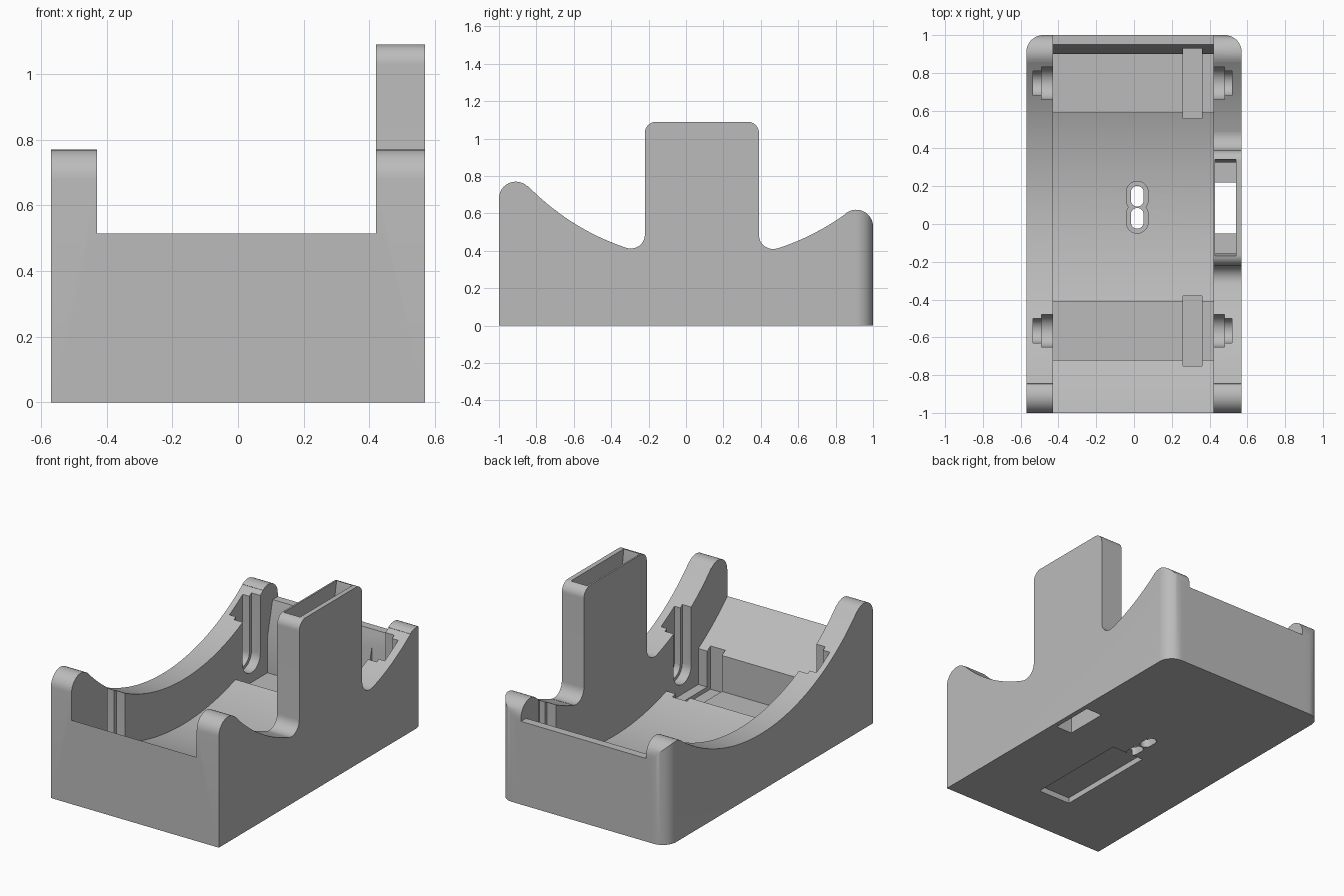
import bpy, bmesh, math

if "Cube" in bpy.data.objects:
    bpy.data.objects.remove(bpy.data.objects["Cube"])

grey = bpy.data.materials.new("light grey")
grey.diffuse_color = (0.5, 0.5, 0.5, 1)
grey.use_nodes = True
grey.node_tree.nodes["Principled BSDF"].inputs["Base Color"].default_value = grey.diffuse_color


def arc(cu, cv, r, a0, a1, n=12):
    """Points on a circle arc, angles in degrees."""
    return [(cu + r * math.cos(math.radians(a0 + (a1 - a0) * i / n)),
             cv + r * math.sin(math.radians(a0 + (a1 - a0) * i / n)))
            for i in range(n + 1)]


def prism(name, outline, lo, hi, axis="x"):
    """Extrude a (y, z) outline along x, or an (x, y) outline along z."""
    place = (lambda u, v, t: (t, u, v)) if axis == "x" else (lambda u, v, t: (u, v, t))
    bm = bmesh.new()
    rings = [[bm.verts.new(place(u, v, t)) for u, v in outline] for t in (lo, hi)]
    bm.faces.new(rings[0])
    bm.faces.new(rings[1])
    n = len(outline)
    for i in range(n):
        j = (i + 1) % n
        bm.faces.new((rings[0][i], rings[0][j], rings[1][j], rings[1][i]))
    bmesh.ops.recalc_face_normals(bm, faces=bm.faces)
    mesh = bpy.data.meshes.new(name)
    bm.to_mesh(mesh)
    bm.free()
    mesh.materials.append(grey)
    obj = bpy.data.objects.new(name, mesh)
    bpy.context.collection.objects.link(obj)
    return obj


def box(name, x0, x1, y0, y1, z0, z1):
    return prism(name, [(x0, y0), (x1, y0), (x1, y1), (x0, y1)], z0, z1, "z")


def combine(target, other, operation):
    mod = target.modifiers.new(operation, "BOOLEAN")
    mod.operation = operation
    mod.solver = "EXACT"
    mod.object = other
    bpy.context.view_layer.objects.active = target
    bpy.ops.object.modifier_apply(modifier=mod.name)
    bpy.data.objects.remove(other)


# shared dish circle of the side walls and the cradle
DY, DZ = 0.09, 1.65
front_hump = [(-1, 0)] + arc(-0.91, 0.68, 0.09, 180, 46)
back_hump = arc(0.91, 0.53, 0.09, 126, 0) + [(1, 0)]

# left wall: two humps joined by the dish
left = front_hump + arc(DY, DZ, 1.3, -136, -53.8, 40) + back_hump
# right wall: same, interrupted by the tower
right = (front_hump + arc(DY, DZ, 1.3, -136, -108.5, 16)
         + arc(-0.295, 0.487, 0.075, 252, 360)
         + arc(-0.16, 1.03, 0.06, 180, 90) + arc(0.33, 1.03, 0.06, 90, 0)
         + arc(0.465, 0.485, 0.075, 180, 288)
         + arc(DY, DZ, 1.3, -72.2, -53.8, 12) + back_hump)
# cradle: wide trough with a lip at the back
cradle = ([(-1, 0)] + arc(DY, DZ, 1.574, -133.85, -59.03, 48)
          + [(0.95, 0.51), (1, 0.51), (1, 0)])

body = prism("dock_body", cradle, -0.45, 0.45)
combine(body, prism("left_wall", left, -0.57, -0.43), "UNION")
combine(body, prism("right_wall", right, 0.42, 0.57), "UNION")

# rounded upright corners at the back
for s in (-1, 1):
    corner = [(s * x, y) for x, y in
              arc(0.48, 0.91, 0.09, 0, 90) + [(0.48, 1.1), (0.7, 1.1), (0.7, 0.91)]]
    combine(body, prism("corner_cutter", corner, -0.1, 1.3, "z"), "DIFFERENCE")

# roller pockets with flange grooves and stepped axle slots
for yc in (-0.565, 0.745):
    combine(body, box("pocket_cutter", -0.43, 0.42, yc - 0.155, yc + 0.155, 0.08, 1.3),
            "DIFFERENCE")
    combine(body, box("groove_cutter", 0.26, 0.36, yc - 0.187, yc + 0.183, 0.055, 1.3),
            "DIFFERENCE")
    for r, x0, x1 in ((0.085, -0.49, 0.48), (0.065, -0.535, 0.52)):
        slot = arc(yc, 0.225, r, 180, 360, 16) + [(yc + r, 1.3), (yc - r, 1.3)]
        combine(body, prism("slot_cutter", slot, x0, -0.40), "DIFFERENCE")
        combine(body, prism("slot_cutter", slot, 0.39, x1), "DIFFERENCE")

# tower cavity with flared mouth and cable hole through the base
cavity = [(-0.155, 0.3), (0.325, 0.3), (0.325, 1.0), (0.345, 1.1),
          (-0.17, 1.1), (-0.155, 1.0)]
combine(body, prism("cavity_cutter", cavity, 0.43, 0.54), "DIFFERENCE")
combine(body, box("cable_cutter", 0.43, 0.54, -0.05, 0.22, -0.1, 0.5), "DIFFERENCE")


def stadium(y, r, h):
    return arc(0.017, y + h, r, 0, 180) + arc(0.017, y - h, r, 180, 360)


# pair of oval drain holes with a shallow counterbore
for y in (0.03, 0.147):
    combine(body, prism("bore_cutter", stadium(y, 0.058, 0.021), 0.05, 0.3, "z"), "DIFFERENCE")
    combine(body, prism("hole_cutter", stadium(y, 0.034, 0.021), -0.1, 0.3, "z"), "DIFFERENCE")

# long recess in the underside
combine(body, box("recess_cutter", -0.08, 0.14, -0.68, -0.02, -0.1, 0.035), "DIFFERENCE")

# smooth curves, sharp edges
body.select_set(True)
bpy.context.view_layer.objects.active = body
bpy.ops.object.shade_smooth_by_angle(angle=math.radians(25))
